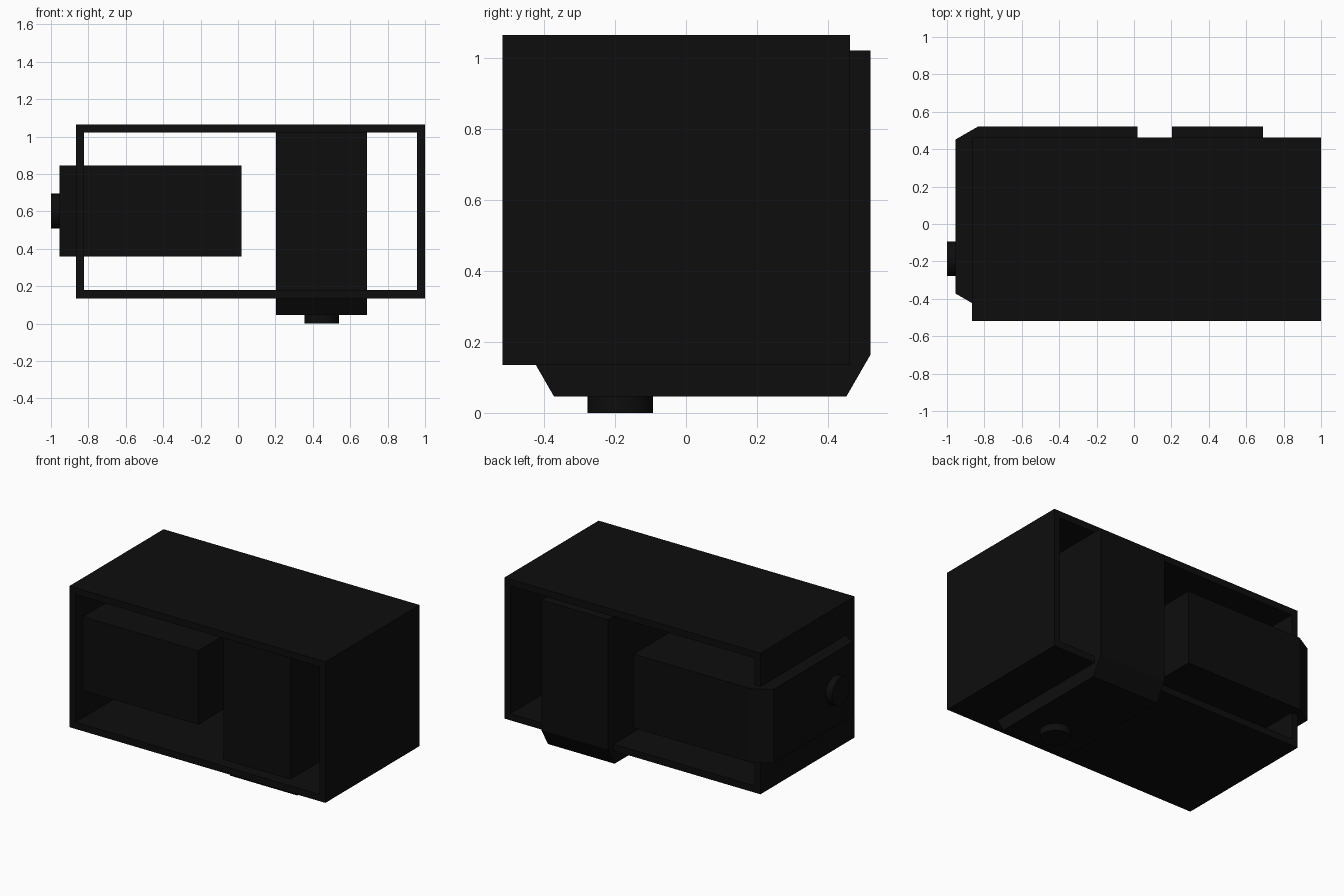
import bpy, bmesh, math
from mathutils import Vector

cube = bpy.data.objects.get("Cube")
if cube:
    bpy.data.objects.remove(cube, do_unlink=True)

black = bpy.data.materials.new("matte black")
black.use_nodes = True
black.diffuse_color = (0.004, 0.004, 0.004, 1)
black.node_tree.nodes["Principled BSDF"].inputs["Base Color"].default_value = (0.004, 0.004, 0.004, 1)


def finish(name, bm):
    """Turn a bmesh into a named black object."""
    bmesh.ops.recalc_face_normals(bm, faces=bm.faces)
    mesh = bpy.data.meshes.new(name)
    bm.to_mesh(mesh)
    bm.free()
    mesh.materials.append(black)
    ob = bpy.data.objects.new(name, mesh)
    bpy.context.collection.objects.link(ob)
    return ob


def prism(name, points, depth):
    """Close a planar profile and extrude it along the depth vector."""
    bm = bmesh.new()
    face = bm.faces.new([bm.verts.new(p) for p in points])
    new = bmesh.ops.extrude_face_region(bm, geom=[face], use_keep_orig=True)["geom"]
    verts = [v for v in new if isinstance(v, bmesh.types.BMVert)]
    bmesh.ops.translate(bm, verts=verts, vec=Vector(depth))
    return finish(name, bm)


def knob(name, centre, axis):
    """Short round stub pointing along the axis."""
    bm = bmesh.new()
    bmesh.ops.create_cone(bm, cap_ends=True, segments=32, radius1=0.0925,
                          radius2=0.0925, depth=0.05)
    rot = Vector((0, 0, 1)).rotation_difference(Vector(axis)).to_matrix()
    bmesh.ops.rotate(bm, verts=bm.verts, matrix=rot)
    bmesh.ops.translate(bm, verts=bm.verts, vec=Vector(centre))
    ob = finish(name, bm)
    bpy.ops.object.select_all(action="DESELECT")
    ob.select_set(True)
    bpy.context.view_layer.objects.active = ob
    bpy.ops.object.shade_smooth_by_angle(angle=math.radians(30))


# Outer case: a rectangular sleeve, open at the front and back
X0, X1, Z0, Z1, WALL = -0.867, 1.0, 0.135, 1.065, 0.044
FRONT, BACK = -0.518, 0.463
bm = bmesh.new()


def ring(inset, y):
    return [bm.verts.new((x, y, z)) for x, z in (
        (X0 + inset, Z0 + inset), (X1 - inset, Z0 + inset),
        (X1 - inset, Z1 - inset), (X0 + inset, Z1 - inset))]


rings = [ring(0, FRONT), ring(0, BACK), ring(WALL, BACK), ring(WALL, FRONT)]
for a, b in zip(rings, rings[1:] + rings[:1]):
    for i in range(4):
        j = (i + 1) % 4
        bm.faces.new((a[i], a[j], b[j], b[i]))
finish("outer_case", bm)

# Block outline: two chamfered corners at the outer end (y, distance from that end)
Y0, Y1, CUT_Y, CUT_LEN = -0.44, 0.52, 0.068, 0.118


def outline(length):
    return [(Y0, length), (Y0, CUT_LEN), (Y0 + CUT_Y, 0),
            (Y1 - CUT_Y, 0), (Y1, CUT_LEN), (Y1, length)]


# Lying block pokes through the right wall, standing block through the floor
prism("lying_block", [(-0.954 + d, y, 0.358) for y, d in outline(0.972)], (0, 0, 0.487))
prism("standing_block", [(0.204, y, 0.046 + d) for y, d in outline(0.975)], (0.487, 0, 0))

# Round stubs on the outer ends of the blocks
knob("side_knob", (-0.975, -0.185, 0.602), (-1, 0, 0))
knob("bottom_knob", (0.448, -0.185, 0.025), (0, 0, -1))
